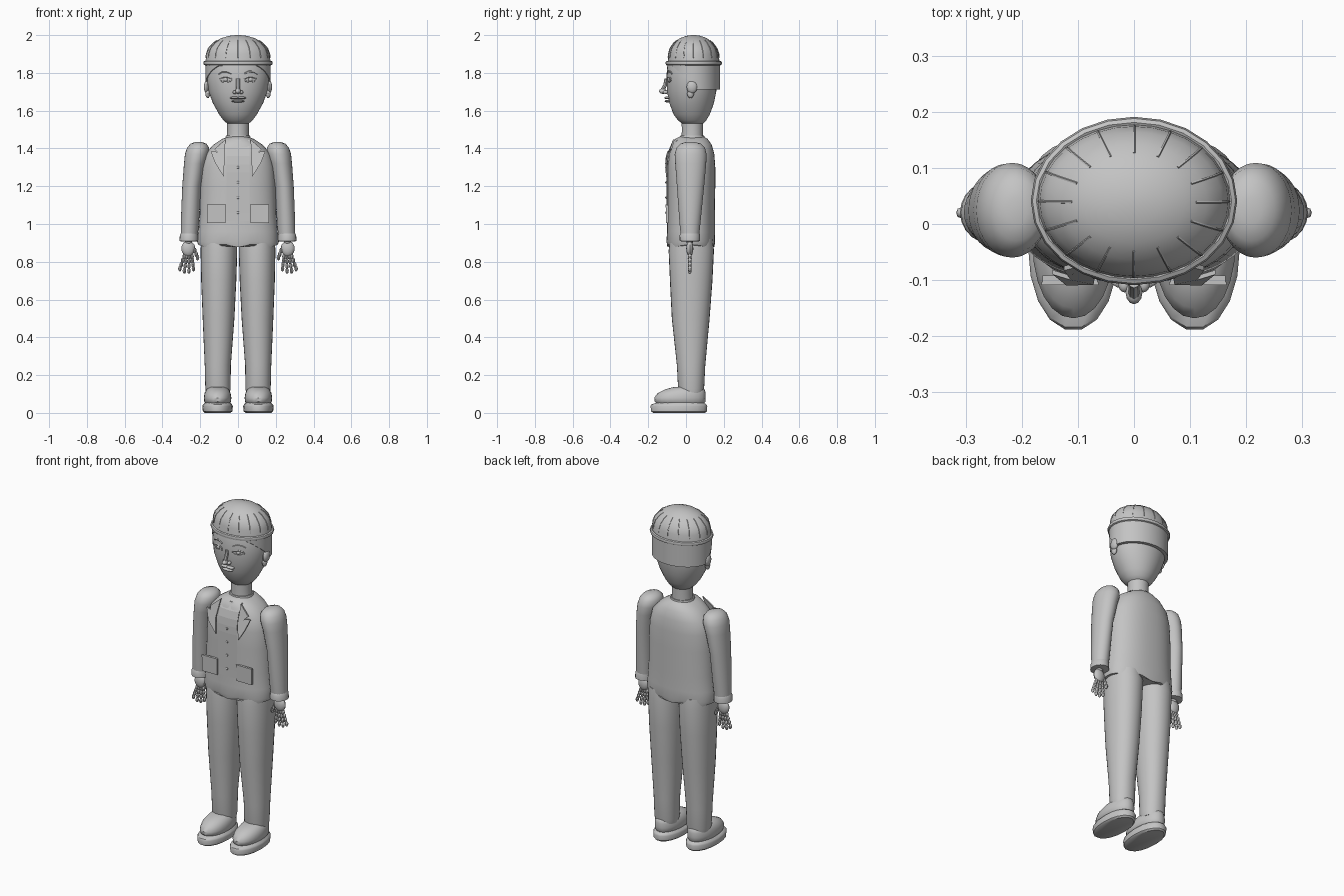
import bpy, bmesh, math
from mathutils import Vector, Matrix

if "Cube" in bpy.data.objects:
    bpy.data.objects.remove(bpy.data.objects["Cube"])

grey = bpy.data.materials.new("plain_grey")
grey.diffuse_color = (0.55, 0.55, 0.55, 1)
grey.use_nodes = True
grey.node_tree.nodes["Principled BSDF"].inputs["Base Color"].default_value = grey.diffuse_color


def finish(bm, name, angle=40):
    bmesh.ops.recalc_face_normals(bm, faces=bm.faces[:])
    me = bpy.data.meshes.new(name)
    bm.to_mesh(me)
    bm.free()
    me.materials.append(grey)
    me.polygons.foreach_set("use_smooth", [True] * len(me.polygons))
    me.set_sharp_from_angle(angle=math.radians(angle))
    ob = bpy.data.objects.new(name, me)
    bpy.context.collection.objects.link(ob)
    return ob


def ring_point(r, a, n):
    # r = (z, centre x, half width, front y, back y)
    c, s = math.cos(a), math.sin(a)
    x = r[1] + r[2] * math.copysign(abs(c) ** (2 / n), c)
    y = (r[3] + r[4]) / 2 + (r[4] - r[3]) / 2 * math.copysign(abs(s) ** (2 / n), s)
    return Vector((x, y, r[0]))


def loft(bm, rings, seg=32, n=2.0, closed=False, move=None):
    rows = []
    for i, r in enumerate(rings):
        pts = [ring_point(r, 2 * math.pi * k / seg, n) for k in range(seg)]
        rows.append([bm.verts.new(move(i, p) if move else p) for p in pts])
    pairs = list(zip(rows, rows[1:])) + ([(rows[-1], rows[0])] if closed else [])
    for a, b in pairs:
        for k in range(seg):
            j = (k + 1) % seg
            bm.faces.new((a[k], a[j], b[j], b[k]))
    if not closed:
        bm.faces.new(rows[0][::-1])
        bm.faces.new(rows[-1])


def ball(bm, loc, size, seg=12):
    m = Matrix.Translation(loc) @ Matrix.Diagonal((*size, 1))
    bmesh.ops.create_uvsphere(bm, u_segments=seg, v_segments=max(6, seg // 2 + 2), radius=1, matrix=m)


def rod(bm, pts, r, closed=False, sides=5):
    rows, last = [], len(pts) - 1
    for i, p in enumerate(pts):
        q = (pts[min(i + 1, last)] - pts[max(i - 1, 0)]).to_track_quat('Z', 'Y')
        rows.append([bm.verts.new(p + q @ Vector((r * math.cos(2 * math.pi * k / sides),
                     r * math.sin(2 * math.pi * k / sides), 0))) for k in range(sides)])
    for a, b in list(zip(rows, rows[1:])):
        for k in range(sides):
            j = (k + 1) % sides
            bm.faces.new((a[k], a[j], b[j], b[k]))
    if not closed:
        bm.faces.new(rows[0])
        bm.faces.new(rows[-1])


def ring_at(rings, z):
    for a, b in zip(rings, rings[1:]):
        if a[0] <= z <= b[0]:
            t = (z - a[0]) / (b[0] - a[0])
            return tuple(u + (v - u) * t for u, v in zip(a, b))
    return rings[-1] if z > rings[-1][0] else rings[0]


def on_front(rings, x, z, n, out=0.0):
    # point on the front of a lofted body
    r = ring_at(rings, z)
    k = (1 - min(1, abs(x / r[2])) ** n) ** (1 / n)
    return Vector((x, (r[3] + r[4]) / 2 - (r[4] - r[3]) / 2 * k - out, z))


def slab(bm, pts, thick):
    # flat plate with its back pushed towards +y
    f = [bm.verts.new(p) for p in pts]
    b = [bm.verts.new(p + Vector((0, thick, 0))) for p in pts]
    bm.faces.new(f)
    bm.faces.new(b[::-1])
    for i in range(len(f)):
        j = (i + 1) % len(f)
        bm.faces.new((f[i], b[i], b[j], f[j]))


# jacket body
TORSO = [(.885, 0, .210, -.098, .150), (.905, 0, .216, -.103, .154), (.96, 0, .210, -.101, .153),
         (1.05, 0, .203, -.100, .153), (1.2, 0, .199, -.100, .155), (1.3, 0, .193, -.100, .155),
         (1.37, 0, .175, -.092, .150), (1.42, 0, .130, -.076, .136), (1.45, 0, .085, -.058, .115),
         (1.462, 0, .050, -.035, .095)]
bm = bmesh.new()
loft(bm, TORSO, 48, 2.3, move=lambda i, p: p - Vector((0, 0, .008 * math.cos(40 * p.x))) if i == 0 else p)
finish(bm, "jacket")

# button strip following the chest
bm = bmesh.new()
zs = [1.015 + .043 * i for i in range(11)]
for a, b in zip(zs, zs[1:]):
    slab(bm, [on_front(TORSO, x, z, 2.3, .004) for x, z in
              ((-.062, a), (0, a), (.062, a), (.062, b), (0, b), (-.062, b))], .006)
bmesh.ops.remove_doubles(bm, verts=bm.verts[:], dist=1e-5)
finish(bm, "button_strip")
bm = bmesh.new()
for z in (1.06, 1.14, 1.22, 1.3):
    ball(bm, on_front(TORSO, 0, z, 2.3, .005), (.007, .005, .007), 10)
finish(bm, "buttons")

# collar and neck
bm = bmesh.new()
loft(bm, [(1.435, 0, .072, -.045, .105), (1.468, 0, .064, -.030, .096)])
finish(bm, "collar")
bm = bmesh.new()
loft(bm, [(1.44, 0, .060, -.024, .091), (1.50, 0, .057, -.022, .090), (1.56, 0, .060, -.024, .092)])
finish(bm, "neck")

# head
HEAD = [(1.522, 0, .030, .01, .065), (1.53, 0, .055, -.02, .088), (1.55, 0, .078, -.043, .108),
        (1.58, 0, .100, -.066, .126), (1.64, 0, .133, -.088, .148), (1.70, 0, .155, -.100, .160),
        (1.77, 0, .166, -.104, .166), (1.85, 0, .163, -.098, .165), (1.92, 0, .140, -.075, .145)]
bm = bmesh.new()
loft(bm, HEAD, 40)
finish(bm, "head")

# hair band with a hairline that rises towards the face
def hairline(i, p):
    if i < 2:
        p.z = 1.712 if p.y > .04 else min(1.838, 1.745 + (.03 - p.y) * .9)
    return p

bm = bmesh.new()
loft(bm, [(1.712, 0, .150, -.09, .155), (1.712, 0, .172, -.103, .180), (1.855, 0, .173, -.103, .181)],
     48, move=hairline)
finish(bm, "hair")

# cap dome, rolled brim and radial stitches
CAP = [(1.845, 0, .173, -.098, .178), (1.90, 0, .168, -.093, .174), (1.93, 0, .157, -.085, .164),
       (1.96, 0, .130, -.064, .142), (1.983, 0, .092, -.034, .112), (1.996, 0, .048, .001, .077),
       (2.0, 0, .012, .03, .05)]
bm = bmesh.new()
loft(bm, CAP, 32)
finish(bm, "cap")
bm = bmesh.new()
tube = [2 * math.pi * k / 8 for k in range(8)]
loft(bm, [(1.852 + .012 * math.sin(a), 0, .174 + .010 * math.cos(a), -.099 - .010 * math.cos(a),
           .181 + .010 * math.cos(a)) for a in tube], 24, closed=True)
finish(bm, "cap_brim")
bm = bmesh.new()
for k in range(16):
    rod(bm, [ring_point(ring_at(CAP, z), math.pi * k / 8, 2) for z in (1.88, 1.90, 1.93, 1.96, 1.972)], .0025)
finish(bm, "cap_stitches")

# nose and mouth
bm = bmesh.new()
rod(bm, [on_front(HEAD, 0, 1.77, 2), on_front(HEAD, 0, 1.735, 2, .008), on_front(HEAD, 0, 1.71, 2, .024)], .010, sides=8)
ball(bm, (0, -.122, 1.703), (.015, .021, .014))
for s in (-1, 1):
    ball(bm, (s * .017, -.108, 1.698), (.011, .014, .010))
finish(bm, "nose")
bm = bmesh.new()
for s in (-1, 1):
    ball(bm, (s * .018, -.098, 1.668), (.025, .017, .007))
ball(bm, (0, -.096, 1.650), (.034, .017, .007))
finish(bm, "lips")

LEG = [(.10, .106, .062, -.035, .090), (.13, .106, .067, -.042, .096), (.25, .107, .069, -.048, .102),
       (.5, .103, .084, -.075, .125), (.7, .102, .093, -.085, .140), (.86, .101, .097, -.092, .148),
       (.92, .101, .094, -.085, .142)]
ARM = [(.94, .258, .045, -.028, .070), (1.0, .255, .048, -.034, .076), (1.2, .245, .050, -.048, .096),
       (1.32, .228, .058, -.057, .107), (1.37, .217, .064, -.060, .109), (1.405, .211, .058, -.050, .100),
       (1.425, .209, .042, -.030, .080), (1.434, .209, .018, .0, .047)]
CUFF = [(.908, .260, .043, -.025, .066), (.91, .260, .050, -.033, .074), (.94, .260, .048, -.034, .074),
        (.952, .258, .044, -.028, .070)]
SOLE = [(0, .108, .068, -.175, .103), (.008, .108, .078, -.187, .112), (.036, .108, .081, -.190, .115),
        (.044, .108, .077, -.186, .111), (.055, .108, .066, -.155, .095)]
SHOE = [(.045, .108, .060, -.150, .092), (.060, .108, .071, -.166, .103), (.080, .108, .073, -.168, .104),
        (.105, .108, .069, -.150, .104), (.125, .108, .058, -.110, .098), (.138, .108, .040, -.060, .080)]

for s, side in ((-1, "left"), (1, "right")):
    def flip(rings):
        return [(r[0], s * r[1], *r[2:]) for r in rings]

    # limbs and footwear
    for name, rings, seg, n in (("leg", LEG, 28, 2.1), ("arm", ARM, 28, 2), ("cuff", CUFF, 20, 2),
                                ("sole", SOLE, 18, 2.1), ("shoe", SHOE, 24, 2.1)):
        bm = bmesh.new()
        loft(bm, flip(rings), seg, n)
        finish(bm, f"{side}_{name}")

    # hand with jointed fingers
    bm = bmesh.new()
    ball(bm, (s * .262, .02, .908), (.020, .018, .018))
    ball(bm, (s * .264, .02, .870), (.036, .019, .042))
    chains = [((.243 + .014 * i, .828), (.236 + .024 * i, .752 + (.012 if i in (0, 3) else 0))) for i in range(4)]
    for (x0, z0), (x1, z1) in chains + [((.236, .878), (.214, .822))]:
        for k in range(4):
            t = k / 3
            ball(bm, (s * (x0 + (x1 - x0) * t), .02, z0 + (z1 - z0) * t), (.009, .010, .0155), 8)
    finish(bm, f"{side}_hand")

    # lapel with a notch, and patch pocket
    bm = bmesh.new()
    slab(bm, [Vector((s * x, y, z)) for x, y, z in
              ((.066, -.068, 1.448), (.125, -.083, 1.396), (.112, -.100, 1.382), (.145, -.090, 1.385),
               (.120, -.110, 1.32), (.074, -.106, 1.25), (.072, -.108, 1.35))], .008)
    finish(bm, f"{side}_lapel")
    bm = bmesh.new()
    slab(bm, [Vector((s * x, -.106, z)) for x, z in ((.065, 1.005), (.163, 1.005), (.163, 1.1), (.065, 1.1))], .014)
    slab(bm, [Vector((s * x, -.109, z)) for x, z in ((.063, 1.088), (.165, 1.088), (.165, 1.102), (.063, 1.102))], .006)
    finish(bm, f"{side}_pocket")

    # eye, eyelid rim, eyebrow and ear
    bm = bmesh.new()
    ball(bm, on_front(HEAD, s * .065, 1.765, 2, -.002), (.013, .008, .011))
    rod(bm, [on_front(HEAD, s * .065 + .031 * math.cos(a), 1.765 + .013 * math.sin(a), 2)
             for a in [2 * math.pi * k / 16 for k in range(17)]], .004, closed=True)
    finish(bm, f"{side}_eye")
    bm = bmesh.new()
    rod(bm, [on_front(HEAD, s * x, z, 2) for x, z in ((.035, 1.797), (.06, 1.808), (.085, 1.806), (.102, 1.795))], .005)
    finish(bm, f"{side}_eyebrow")
    bm = bmesh.new()
    ball(bm, (s * .165, .032, 1.725), (.016, .029, .034))
    ball(bm, (s * .160, .024, 1.690), (.013, .018, .024))
    finish(bm, f"{side}_ear")
